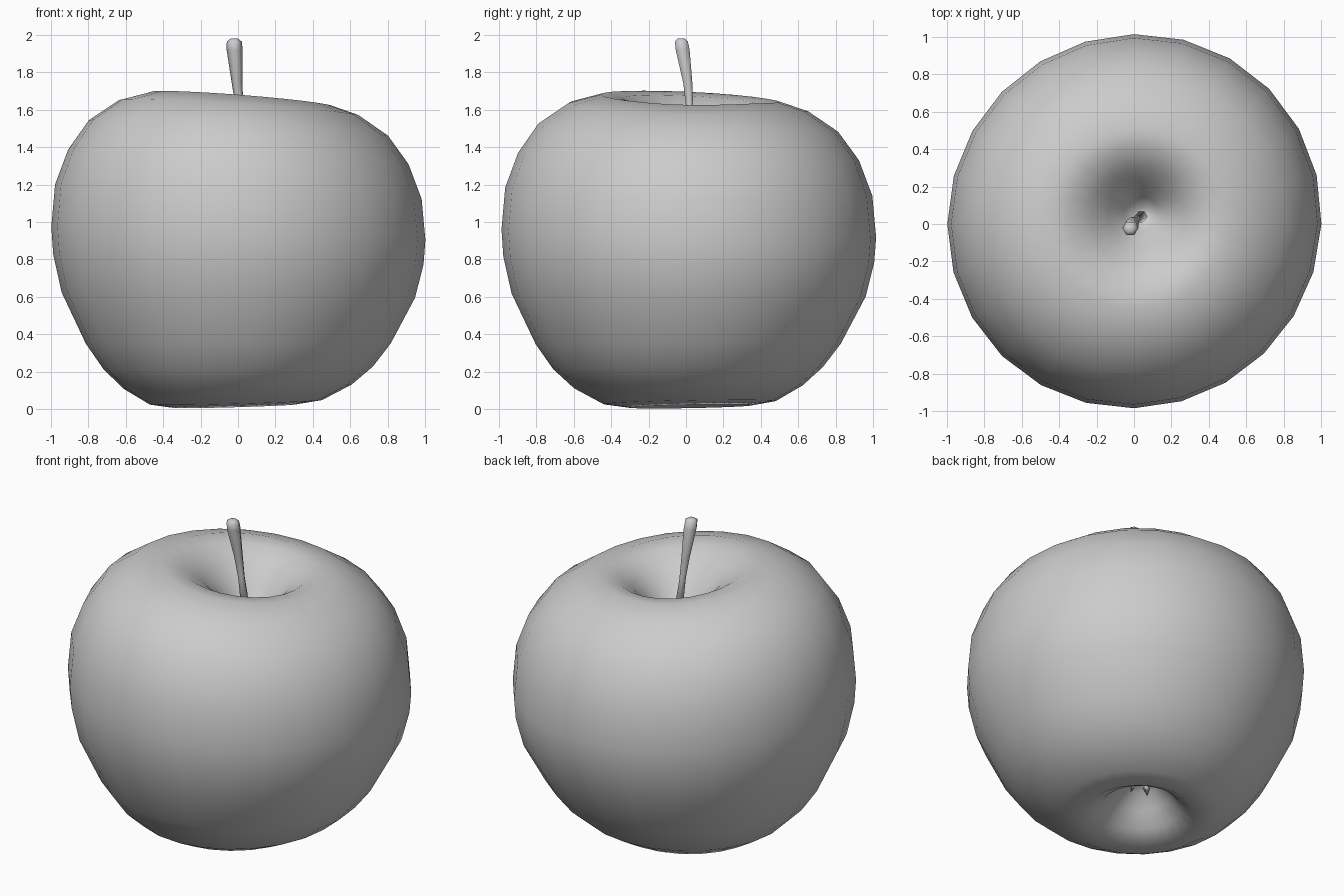
import bpy, bmesh, math
from mathutils import Vector

cube = bpy.data.objects.get("Cube")
if cube:
    bpy.data.objects.remove(cube, do_unlink=True)

GREY = (0.6, 0.6, 0.6, 1)
grey = bpy.data.materials.new("plain grey")
grey.use_nodes = True
grey.diffuse_color = GREY
grey.node_tree.nodes["Principled BSDF"].inputs["Base Color"].default_value = GREY


def add_object(name, bm):
    bmesh.ops.recalc_face_normals(bm, faces=bm.faces)
    for face in bm.faces:
        face.smooth = True
    mesh = bpy.data.meshes.new(name)
    bm.to_mesh(mesh)
    bm.free()
    mesh.materials.append(grey)
    obj = bpy.data.objects.new(name, mesh)
    bpy.context.collection.objects.link(obj)
    return obj


def skin(name, rings):
    """Join equal rings of points and close both ends with a fan."""
    bm = bmesh.new()
    loops = [[bm.verts.new(p) for p in ring] for ring in rings]
    count = len(loops[0])
    for low, high in zip(loops, loops[1:]):
        for i in range(count):
            j = (i + 1) % count
            bm.faces.new((low[i], low[j], high[j], high[i]))
    for loop in (loops[0], loops[-1]):
        middle = bm.verts.new(sum((v.co for v in loop), Vector()) / count)
        for i in range(count):
            bm.faces.new((loop[i], loop[(i + 1) % count], middle))
    return add_object(name, bm)


# Fruit body: a turned profile with a leaning top and off-centre hollows
profile = [(.04, .26), (.1, .23), (.17, .15), (.24, .07), (.33, .016), (.46, .036),
           (.61, .12), (.72, .22), (.815, .35), (.945, .61), (.99, .8), (1, .94),
           (.98, 1.16), (.91, 1.345), (.8, 1.5), (.64, 1.61), (.48, 1.66), (.37, 1.645),
           (.26, 1.575), (.17, 1.48), (.09, 1.38), (.03, 1.31)]
TOP_SHIFT, BOTTOM_SHIFT = Vector((.045, .06, 0)), Vector((-.04, .04, 0))


def body_point(radius, height, angle):
    # The outline is fuller towards the back left
    r = radius * (1 + .002 * math.cos(angle) + .015 * math.sin(angle)
                  + .01 * math.sin(2 * angle))
    p = Vector((r * math.cos(angle), r * math.sin(angle), height))
    p += (TOP_SHIFT if height > 1 else BOTTOM_SHIFT) * max(0, 1 - 1.5 * radius)
    # The top leans most at its crest, with a raised shoulder at the back left
    lean = min(1, height)
    p.z -= lean * (.11 - .07 * radius) * (p.x + .6 * p.y)
    p.z += (1 - lean) * (.03 * p.x + .02 * p.y)
    shoulder = max(0, math.cos(angle - math.radians(48))) ** 4
    p.z += .035 * shoulder * radius * max(0, min(1, 3 * (height - 1)))
    return p


SIDES = 24
skin("fruit_body", [[body_point(r, z, math.tau * i / SIDES) for i in range(SIDES)]
                    for r, z in profile])

# Stem: a bent tube, thicker at its cut end
stem_path = [(.04, .04, 1.3, .03), (.01, .02, 1.6, .021), (-.005, .01, 1.74, .028),
             (-.018, -.018, 1.92, .043), (-.02, -.025, 1.965, .04), (-.02, -.025, 1.98, .02)]
skin("stem", [[Vector((x + r * math.cos(math.tau * i / 6), y + r * math.sin(math.tau * i / 6), z))
               for i in range(6)] for x, y, z, r in stem_path])

# Dried blossom: five small pointed leaves in the lower hollow
bm = bmesh.new()
for k in range(5):
    a = math.tau * k / 5
    out, side = Vector((math.cos(a), math.sin(a), 0)), Vector((-math.sin(a), math.cos(a), 0))
    base = BOTTOM_SHIFT + out * .06 + Vector((0, 0, .27))
    ring = [base + side * .035, base + out * .02, base - side * .035, base - out * .02]
    verts = [bm.verts.new(p) for p in ring]
    point = bm.verts.new(base + out * .03 - Vector((0, 0, .07)))
    for i in range(4):
        bm.faces.new((verts[i], verts[(i + 1) % 4], point))
    bm.faces.new(verts)
add_object("blossom_end", bm)
